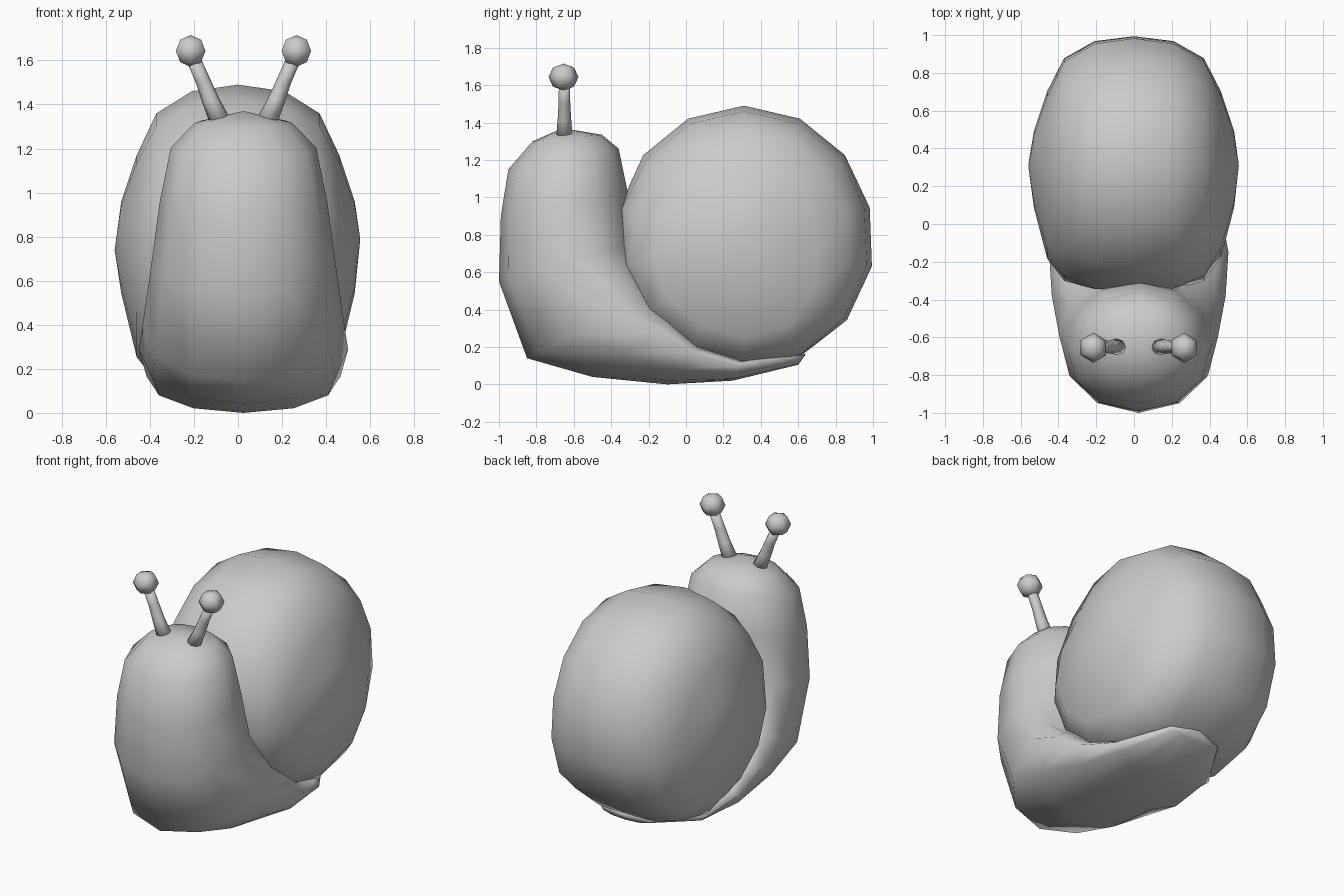
import bpy, bmesh
from math import sin, cos, pi, copysign
from mathutils import Vector

if "Cube" in bpy.data.objects:
    bpy.data.objects.remove(bpy.data.objects["Cube"])

AXIS = 0.025  # mirror line of the body and stalks


def loft(name, rings, start, end):
    """Skin a list of closed rings and close both ends with fans."""
    bm = bmesh.new()
    loops = [[bm.verts.new(p) for p in ring] for ring in rings]
    n = len(loops[0])
    for a, b in zip(loops, loops[1:]):
        for i in range(n):
            j = (i + 1) % n
            bm.faces.new((a[i], a[j], b[j], b[i]))
    for tip, loop in ((start, loops[0]), (end, loops[-1])):
        v = bm.verts.new(tip)
        for i in range(n):
            bm.faces.new((v, loop[i], loop[(i + 1) % n]))
    bmesh.ops.recalc_face_normals(bm, faces=bm.faces)
    for f in bm.faces:
        f.smooth = True
    mesh = bpy.data.meshes.new(name)
    bm.to_mesh(mesh)
    bm.free()
    ob = bpy.data.objects.new(name, mesh)
    bpy.context.collection.objects.link(ob)
    return ob


def rounded(t, e=0.95):
    c, s = cos(t), sin(t)
    return copysign(abs(c) ** e, c), copysign(abs(s) ** e, s)


# Shell: a rounded profile turned about the sideways axis, fuller toward
# the front and bottom where it meets the body (x, radius, fuller radius)
SHELL_Y, SHELL_Z, SIDES = 0.31, 0.79, 14
half = [(0.0, 0.70, 0.69), (0.21, 0.67, 0.685), (0.37, 0.57, 0.645),
        (0.46, 0.38, 0.53), (0.53, 0.17, 0.24)]
profile = [(-x, r, f) for x, r, f in half[:0:-1]] + half
rings = []
for x, r, full in profile:
    ring = []
    for i in range(SIDES):
        dy, dz = sin(2 * pi * i / SIDES), cos(2 * pi * i / SIDES)
        w = min(1, max(0, 0.3 - 0.4 * dy - 0.85 * dz))
        rad = r + (full - r) * w
        rear = 0.02 * max(0, dy - dz - 0.8) / 0.6  # fuller lower rear
        ring.append((x, SHELL_Y + (rad + rear) * dy * 0.985, SHELL_Z + (rad + rear) * dz))
    rings.append(ring)
loft("shell", rings, (-0.56, SHELL_Y, SHELL_Z - 0.05), (0.555, SHELL_Y, SHELL_Z))

# Body: sections from the head down and back along the foot
# (front y, front z, back y, back z, half width, where it is widest)
sections = [(-0.82, 1.30, -0.45, 1.335, 0.22, 0.5), (-0.95, 1.15, -0.36, 1.26, 0.33, 0.5),
            (-0.99, 0.90, -0.31, 1.02, 0.38, 0.5), (-1.00, 0.55, -0.29, 0.75, 0.42, 0.57),
            (-0.85, 0.14, -0.16, 0.50, 0.46, 0.68), (-0.50, 0.04, -0.06, 0.35, 0.475, 0.8),
            (-0.10, 0.00, 0.08, 0.22, 0.44, 0.75), (0.25, 0.02, 0.30, 0.14, 0.37, 0.65),
            (0.60, 0.105, 0.57, 0.18, 0.19, 0.5)]
rings = []
for fy, fz, by, bz, w, k in sections:
    front, back = Vector((AXIS, fy, fz)), Vector((AXIS, by, bz))
    mid = front.lerp(back, k)
    ring = []
    for i in range(12):
        c, s = rounded(2 * pi * i / 12)
        reach = (front - mid) * c if c > 0 else (back - mid) * -c
        ring.append(mid + reach + Vector((w * s, 0, 0)))
    rings.append(ring)
loft("body", rings, (AXIS, -0.66, 1.37), (AXIS, 0.64, 0.16))

# Eye stalks and eyes, one pair
path = [(0.10, 1.31, 0.045), (0.15, 1.42, 0.036), (0.185, 1.51, 0.031), (0.225, 1.60, 0.030)]
for side, label in ((-1, "left"), (1, "right")):
    rings = []
    for x, z, r in path:
        rings.append([(AXIS + side * (x + r * cos(2 * pi * i / 8)),
                       -0.65 + r * sin(2 * pi * i / 8),
                       z - 0.4 * r * cos(2 * pi * i / 8)) for i in range(8)])
    loft(label + "_eye_stalk", rings, (AXIS + side * 0.10, -0.65, 1.31),
         (AXIS + side * 0.225, -0.65, 1.60))
    bpy.ops.mesh.primitive_uv_sphere_add(segments=6, ring_count=4, radius=0.08,
                                         location=(AXIS + side * 0.24, -0.655, 1.643))
    eye = bpy.context.object
    eye.name = label + "_eye"
    eye.scale = (0.97, 1, 0.9)
    bpy.ops.object.shade_smooth()
